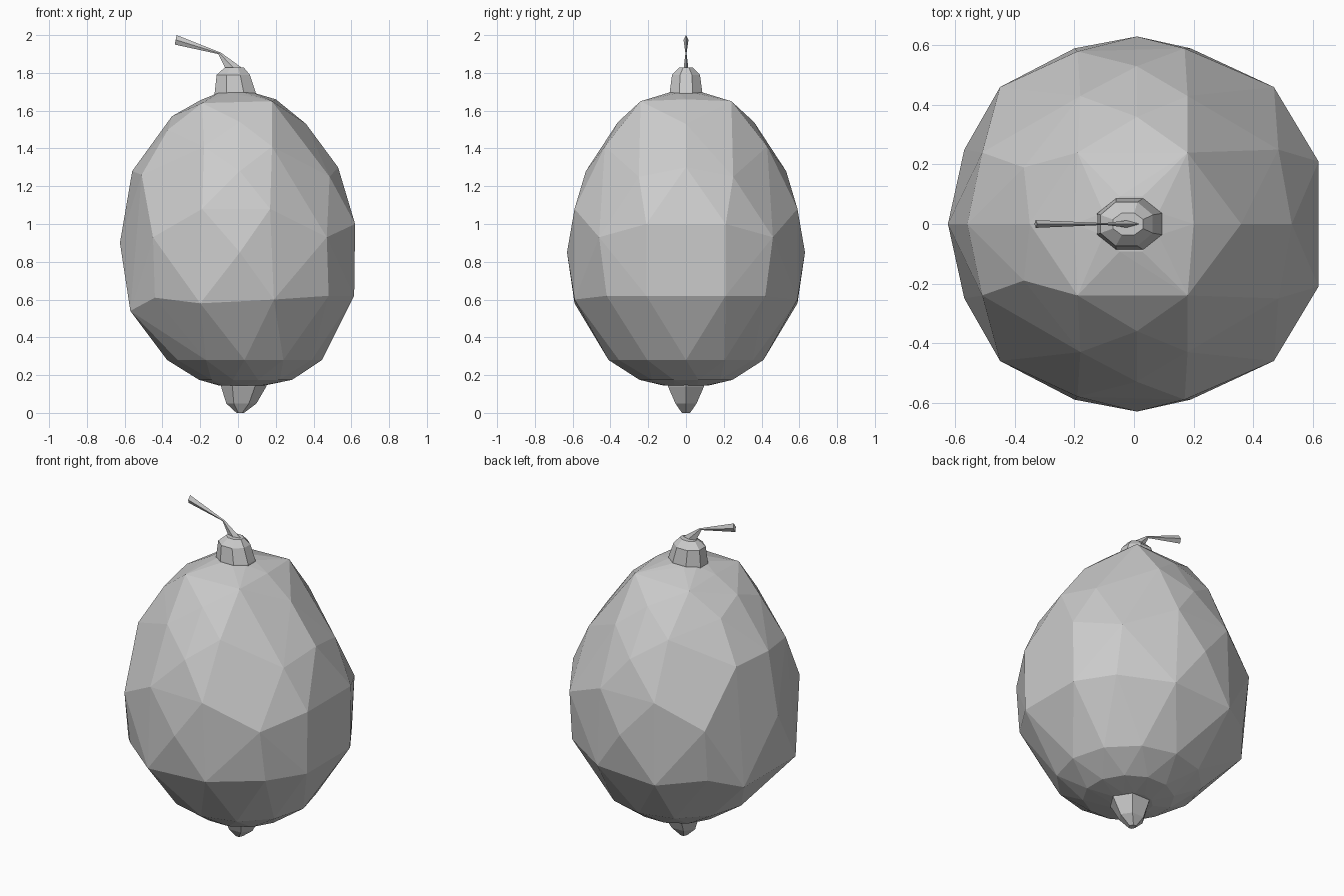
import bpy, bmesh, math


def ring(z, cx, rx, ry, sides, phase=0.0):
    """Horizontal ring of points; phase is in fractions of one step."""
    pts = []
    for i in range(sides):
        a = 2 * math.pi * (i + phase) / sides
        pts.append((cx + rx * math.cos(a), ry * math.sin(a), z))
    return pts


def finish(name, bm):
    bmesh.ops.recalc_face_normals(bm, faces=bm.faces[:])
    mesh = bpy.data.meshes.new(name)
    bm.to_mesh(mesh)
    bm.free()
    obj = bpy.data.objects.new(name, mesh)
    bpy.context.collection.objects.link(obj)
    return obj


def loft(name, rings):
    bm = bmesh.new()
    rows = [[bm.verts.new(p) for p in r] for r in rings]
    n = len(rows[0])
    for a, b in zip(rows, rows[1:]):
        for i in range(n):
            j = (i + 1) % n
            bm.faces.new((a[i], a[j], b[j], b[i]))
    bm.faces.new(rows[0])
    bm.faces.new(rows[-1])
    return finish(name, bm)


# Faceted fruit body: one half of the facet corners, mirrored in y, wrapped in a hull
half = [
    # shoulder
    (0.18, 0.24, 1.65), (-0.19, 0.24, 1.64), (0.2, 0, 1.66), (-0.2, 0, 1.655),
    (0.36, 0, 1.53), (-0.35, 0, 1.57), (0.01, 0.36, 1.54), (-0.37, 0.19, 1.5),
    # upper flank
    (0.18, 0.43, 1.41), (-0.18, 0.43, 1.41), (0.01, 0.53, 1.28),
    (0.53, 0, 1.30), (0.485, 0.25, 1.25), (-0.56, 0, 1.28), (-0.51, 0.24, 1.26),
    # waist
    (0.62, 0.21, 1.0), (0.17, 0.59, 1.08), (-0.19, 0.58, 1.08),
    (0.47, 0.46, 0.93), (0.01, 0.63, 0.85), (-0.45, 0.46, 0.93), (-0.625, 0, 0.9),
    # lower flank
    (0.615, 0.21, 0.62), (0.48, 0.42, 0.62), (0.19, 0.59, 0.60),
    (-0.2, 0.59, 0.58), (-0.44, 0.42, 0.61), (-0.57, 0.25, 0.54),
]
points = half + [(x, -y, z) for x, y, z in half if y > 0]
points += ring(1.695, -0.01, 0.10, 0.10, 8, 0.5)
points += ring(0.28, 0.035, 0.41, 0.41, 12)
points += ring(0.175, 0.04, 0.255, 0.255, 12, 0.5)
points += ring(0.145, 0.02, 0.12, 0.12, 12)
bm = bmesh.new()
for p in points:
    bm.verts.new(p)
bmesh.ops.convex_hull(bm, input=bm.verts[:])
bmesh.ops.delete(bm, geom=[v for v in bm.verts if not v.link_faces], context='VERTS')
finish("fruit_body", bm)

# Collar where the stem meets the fruit
loft("stem_collar", [
    ring(1.67, -0.013, 0.12, 0.095, 8, 0.5),
    ring(1.70, -0.015, 0.117, 0.093, 8, 0.5),
    ring(1.79, -0.025, 0.095, 0.08, 8, 0.5),
    ring(1.828, -0.02, 0.055, 0.04, 8, 0.5),
])

# Thin bent stem: pinched in the middle, flaring at the tip
sections = [  # lower-left point, upper-right point, half thickness
    ((-0.065, 1.82), (0.03, 1.82), 0.013),
    ((-0.105, 1.90), (-0.09, 1.907), 0.003),
    ((-0.335, 1.95), (-0.325, 2.0), 0.013),
]
rings = []
for (x0, z0), (x1, z1), t in sections:
    mx, mz = (x0 + x1) / 2, (z0 + z1) / 2
    rings.append([(x0, 0, z0), (mx, -t, mz), (x1, 0, z1), (mx, t, mz)])
loft("stem", rings)

# Nub at the blossom end
loft("bottom_nub", [
    ring(0.17, 0.03, 0.125, 0.12, 6),
    ring(0.14, 0.03, 0.12, 0.11, 6),
    ring(0.05, 0.018, 0.08, 0.065, 6),
    ring(0.0, 0.012, 0.02, 0.025, 6),
])
